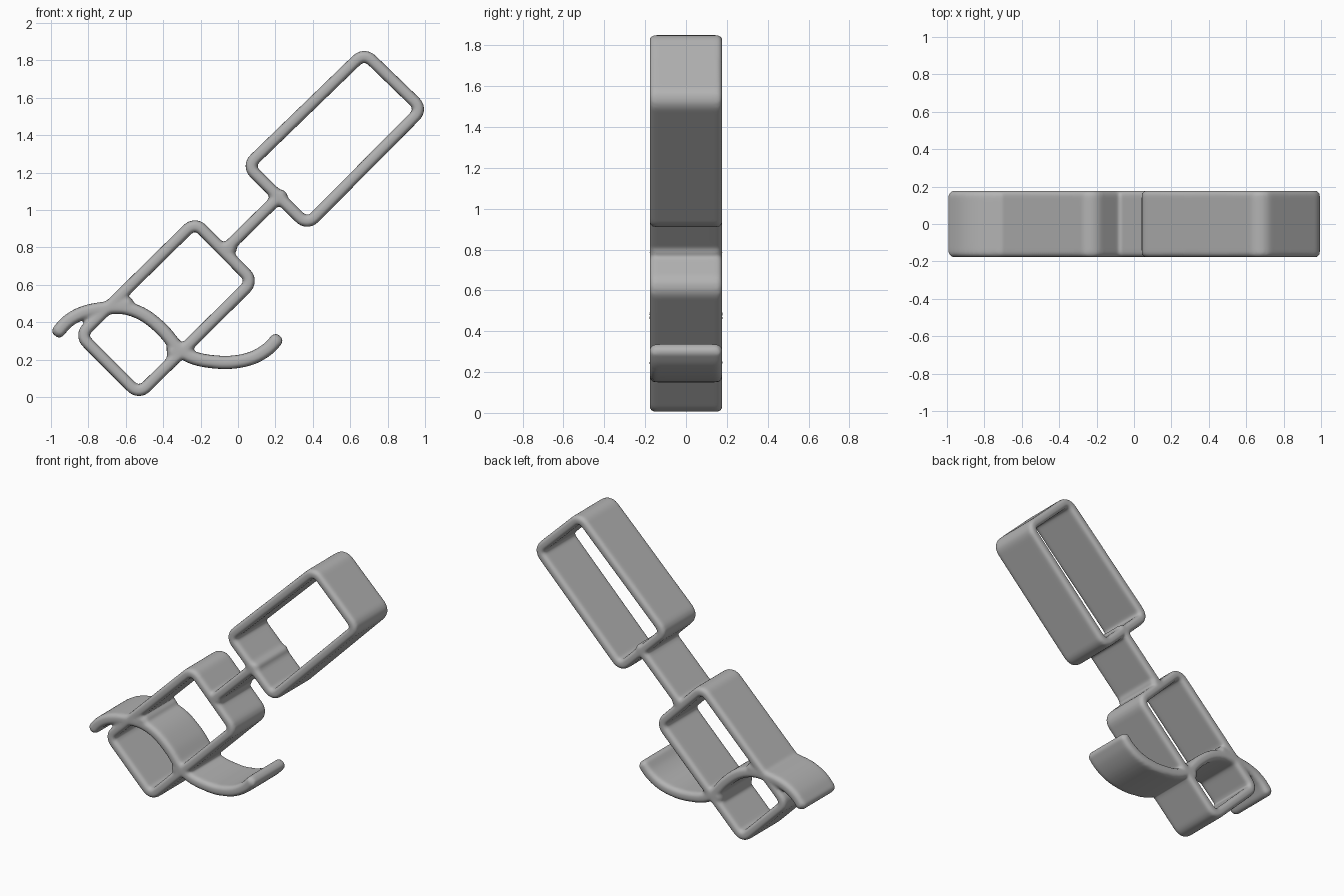
import bpy, bmesh, math
from mathutils import Vector

cube = bpy.data.objects.get("Cube")
if cube:
    bpy.data.objects.remove(cube)

DEPTH = 0.178   # half depth of every band


def rounded(corners, radius, steps=6):
    """Closed outline with each right-angled corner replaced by an arc."""
    pts = []
    n = len(corners)
    for i in range(n):
        c = Vector(corners[i])
        a = c + (Vector(corners[i - 1]) - c).normalized() * radius
        b = c + (Vector(corners[(i + 1) % n]) - c).normalized() * radius
        centre = a + b - c
        for k in range(steps + 1):
            t = k / steps * math.pi / 2
            pts.append(centre + (a - centre) * math.cos(t) + (b - centre) * math.sin(t))
    return pts


def smooth_path(pts, steps=6):
    """Catmull-Rom curve through the points."""
    p = [Vector(q) for q in pts]
    p = [2 * p[0] - p[1]] + p + [2 * p[-1] - p[-2]]
    out = []
    for a, b, c, d in zip(p, p[1:], p[2:], p[3:]):
        for k in range(steps):
            t = k / steps
            out.append(0.5 * (2 * b + (c - a) * t + (2 * a - 5 * b + 4 * c - d) * t * t
                              + (3 * b - a - 3 * c + d) * t ** 3))
    return out + [p[-2]]


def section(half, depth, r):
    """Rounded rectangle across a band: (offset, y) pairs."""
    pts = []
    for q, (sx, sy) in enumerate([(1, 1), (-1, 1), (-1, -1), (1, -1)]):
        for k in range(4):
            t = (q + k / 3) * math.pi / 2
            pts.append((sx * (half - r) + r * math.cos(t), sy * (depth - r) + r * math.sin(t)))
    return pts


def band(bm, path, thick, closed):
    """Sweep the rounded section along a path in the xz plane."""
    half, n, rings = thick / 2, len(path), []
    for i, p in enumerate(path):
        a = path[i - 1] if closed or i else p
        b = path[(i + 1) % n] if closed or i < n - 1 else p
        d = (b - a).normalized()
        frames = [(p, section(half, DEPTH, half * 0.75))]
        if not closed and i in (0, n - 1):   # soft rounded tip
            tip = p + d * (half * 0.6 if i else -half * 0.6)
            frames.insert(1 if i else 0, (tip, section(half * 0.6, DEPTH - 0.02, half * 0.5)))
        for o, sec in frames:
            rings.append([bm.verts.new((o.x - d.y * s, y, o.y + d.x * s)) for s, y in sec])
    pairs = list(zip(rings, rings[1:])) + ([(rings[-1], rings[0])] if closed else [])
    for r, s in pairs:
        for k in range(len(r)):
            j = (k + 1) % len(r)
            bm.faces.new((r[k], r[j], s[j], s[k]))
    if not closed:
        bm.faces.new(rings[0][::-1])
        bm.faces.new(rings[-1])


bm = bmesh.new()
# Long upper frame and lower frame
band(bm, rounded([(0.05, 1.235), (0.675, 1.84), (0.985, 1.54), (0.37, 0.92)], 0.05), 0.062, True)
band(bm, rounded([(-0.845, 0.33), (-0.23, 0.935), (0.08, 0.62), (-0.53, 0.015)], 0.05), 0.062, True)
# Stem joining the two frames
band(bm, [Vector((-0.07, 0.785)), Vector((0.22, 1.07))], 0.062, False)
# S-shaped strap crossing the lower frame
band(bm, smooth_path([(-0.965, 0.345), (-0.91, 0.405), (-0.83, 0.45), (-0.73, 0.472), (-0.61, 0.477),
                      (-0.5, 0.437), (-0.4, 0.355), (-0.32, 0.26), (-0.24, 0.21), (-0.13, 0.188),
                      (-0.02, 0.187), (0.08, 0.21), (0.16, 0.257), (0.21, 0.31)]), 0.07, False)
# Webs that fillet the strap and stem junctions
for a, b in [((-0.7, 0.475), (-0.58, 0.5)), ((-0.36, 0.245), (-0.27, 0.245)),
             ((-0.09, 0.79), (-0.03, 0.8)), ((0.19, 1.08), (0.24, 1.07))]:
    band(bm, [Vector(a), Vector(b)], 0.07, False)

bmesh.ops.recalc_face_normals(bm, faces=bm.faces)
mesh = bpy.data.meshes.new("band_frame")
bm.to_mesh(mesh)
bm.free()
frame = bpy.data.objects.new("band_frame", mesh)
bpy.context.collection.objects.link(frame)

# Fuse the bands into one soft skin
remesh = frame.modifiers.new("fuse", 'REMESH')
remesh.mode = 'VOXEL'
remesh.voxel_size = 0.011
remesh.use_smooth_shade = True
soften = frame.modifiers.new("soften", 'SMOOTH')
soften.factor = 0.5
soften.iterations = 6

grey = bpy.data.materials.new("plain_grey")
grey.use_nodes = True
colour = (0.45, 0.45, 0.45, 1)
grey.diffuse_color = colour
grey.node_tree.nodes["Principled BSDF"].inputs["Base Color"].default_value = colour
mesh.materials.append(grey)

bpy.context.view_layer.objects.active = frame
frame.select_set(True)
for m in ("fuse", "soften"):
    bpy.ops.object.modifier_apply(modifier=m)
bpy.ops.object.shade_smooth()
